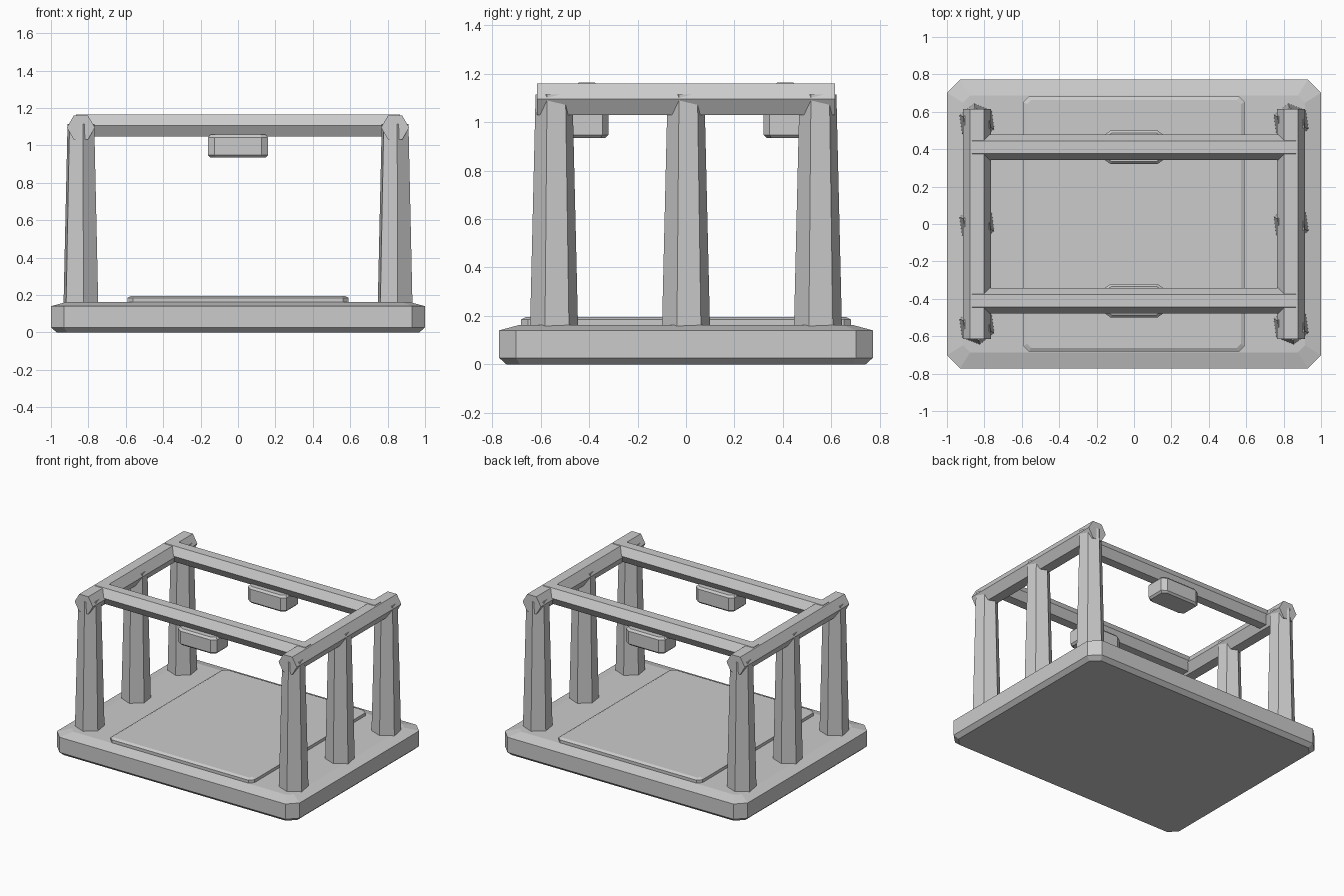
import bpy
import bmesh
import math

if "Cube" in bpy.data.objects:
    bpy.data.objects.remove(bpy.data.objects["Cube"], do_unlink=True)

grey = bpy.data.materials.new("plain grey")
grey.use_nodes = True
colour = (0.6, 0.6, 0.6, 1)
grey.diffuse_color = colour
grey.node_tree.nodes["Principled BSDF"].inputs["Base Color"].default_value = colour


def loft(name, rings, location=(0, 0, 0)):
    """Skin a stack of equal rings and cap both ends."""
    bm = bmesh.new()
    loops = [[bm.verts.new(p) for p in ring] for ring in rings]
    n = len(loops[0])
    for low, high in zip(loops, loops[1:]):
        for i in range(n):
            j = (i + 1) % n
            bm.faces.new((low[i], low[j], high[j], high[i]))
    bm.faces.new(loops[0][::-1])
    bm.faces.new(loops[-1])
    bmesh.ops.recalc_face_normals(bm, faces=bm.faces[:])
    mesh = bpy.data.meshes.new(name)
    bm.to_mesh(mesh)
    bm.free()
    mesh.materials.append(grey)
    obj = bpy.data.objects.new(name, mesh)
    obj.location = location
    bpy.context.collection.objects.link(obj)
    return obj


def cut_rect(hx, hy, cx, cy, z):
    """Rectangle outline with clipped corners."""
    quarter = [(hx, hy - cy), (hx - cx, hy)]
    pts = quarter + [(-x, y) for x, y in reversed(quarter)]
    return [(x, y, z) for x, y in pts + [(-x, -y) for x, y in pts]]


def hexagon(radius, start):
    angles = [math.radians(start + 60 * i) for i in range(6)]
    return [(radius * math.cos(a), radius * math.sin(a)) for a in angles]


def slab(name, hx, hy, cut, levels, location=(0, 0, 0)):
    """Levels are (height, inset, corner scale)."""
    cx, cy = cut
    loft(name, [cut_rect(hx - i, hy - i, cx * s, cy * s, z) for z, i, s in levels], location)


# Base and raised floor panel
slab("base", 1, 0.772, (0.07, 0.07),
     [(0, 0.03, 0.8), (0.027, 0, 1), (0.14, 0, 1), (0.163, 0.085, 0.55)])
slab("floor_panel", 0.592, 0.682, (0.03, 0.03),
     [(0.155, 0, 1), (0.185, 0, 1), (0.195, 0.02, 0.7)])

# Tapered six-sided posts, three on each side
for side, x in (("left", 0.84), ("right", -0.84)):
    for place, y in (("front", -0.545), ("middle", 0), ("back", 0.545)):
        loft(f"{side}_{place}_post",
             [[(px, py, z) for px, py in hexagon(r, 38)]
              for r, z in ((0.1, 0.155), (0.077, 1.115))], (x, y, 0))

    # Six-sided beam over each row of posts
    loft(f"{side}_beam",
         [[(px, y, pz) for px, pz in hexagon(0.075, 0)] for y in (-0.615, 0.615)],
         (x, 0, 1.095))

# Cross beams, each with a block hanging below
for place, y in (("front", -0.41), ("back", 0.41)):
    loft(f"{place}_cross_beam",
         [[(x, py, pz) for py, pz in hexagon(0.068, 0)] for x in (-0.865, 0.865)],
         (0, y, 1.105))
    slab(f"{place}_hanging_block", 0.16, 0.09, (0.035, 0.025),
         [(0.935, 0.013, 0.8), (0.948, 0, 1), (1.042, 0, 1), (1.057, 0.013, 0.8)],
         (0, y, 0))
